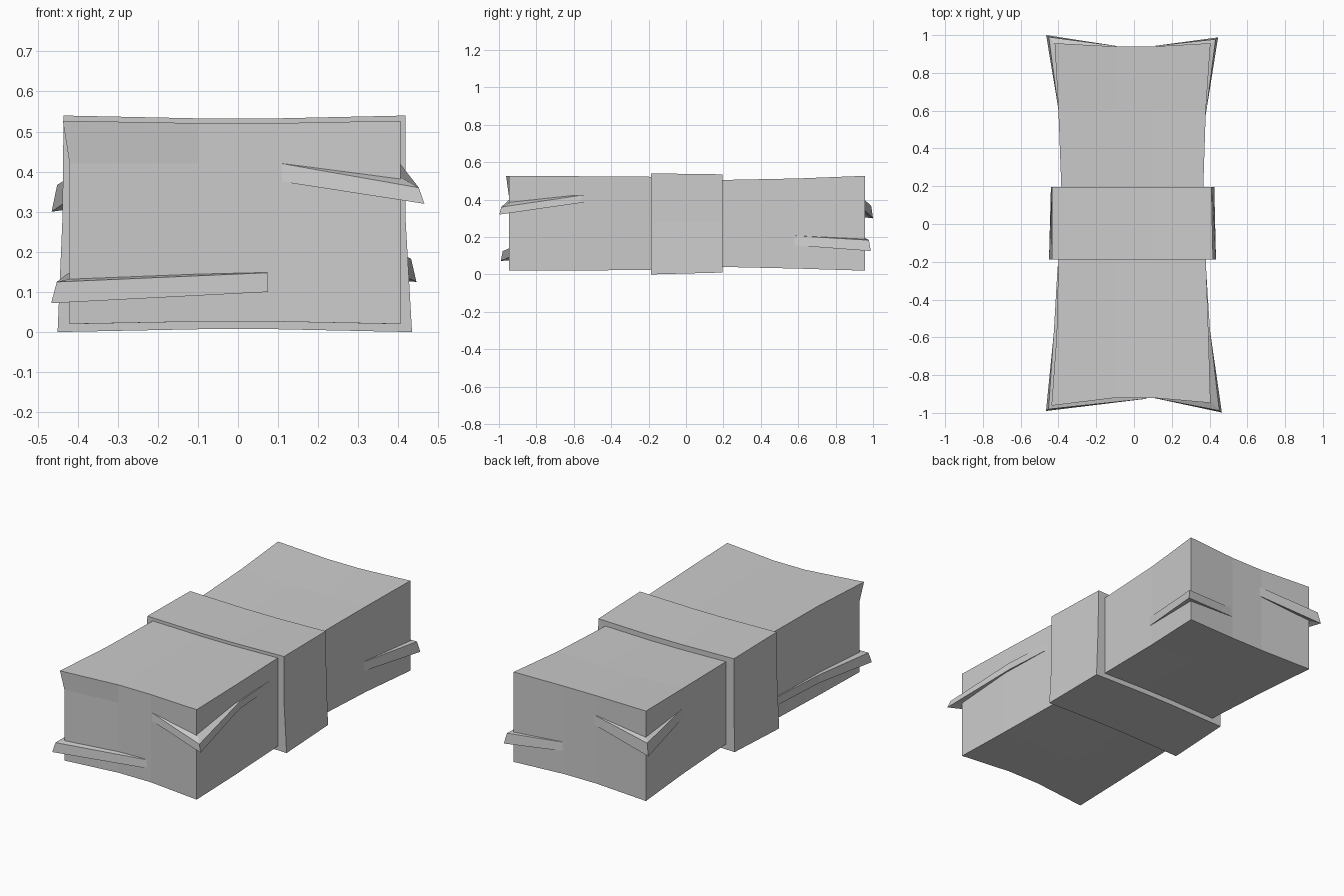
import bpy, bmesh

if "Cube" in bpy.data.objects:
    bpy.data.objects.remove(bpy.data.objects["Cube"])


def make_object(name, bm):
    bmesh.ops.remove_doubles(bm, verts=bm.verts, dist=1e-5)
    bmesh.ops.recalc_face_normals(bm, faces=bm.faces)
    mesh = bpy.data.meshes.new(name)
    bm.to_mesh(mesh)
    bm.free()
    ob = bpy.data.objects.new(name, mesh)
    bpy.context.collection.objects.link(ob)
    return ob


def warped_box(name, ni, nj, nk, place):
    """Box shell of ni*nj*nk grid points; place(i, j, k) gives each position."""
    bm = bmesh.new()
    n = (ni, nj, nk)
    for axis in range(3):
        a, b = [x for x in range(3) if x != axis]
        for side in (0, n[axis] - 1):
            for p in range(n[a] - 1):
                for q in range(n[b] - 1):
                    vs = []
                    for dp, dq in ((0, 0), (1, 0), (1, 1), (0, 1)):
                        idx = [0, 0, 0]
                        idx[axis], idx[a], idx[b] = side, p + dp, q + dq
                        vs.append(bm.verts.new(place(*idx)))
                    bm.faces.new(vs)
    return make_object(name, bm)


# Main block: pinched at the waist, dished at both ends
# stations: y at corners, y at middle, left x, right x, bottom z, top z
STATIONS = [(-0.947, -0.92, -0.42, 0.405, 0.02, 0.527),
            (-0.6, -0.6, -0.41, 0.395, 0.02, 0.525),
            (-0.18, -0.18, -0.40, 0.38, 0.025, 0.522),
            (0.2, 0.2, -0.385, 0.367, 0.04, 0.505),
            (0.6, 0.6, -0.40, 0.38, 0.031, 0.513),
            (0.957, 0.94, -0.42, 0.405, 0.02, 0.527)]


def body_point(i, j, k):
    yc, ym, xl, xr, zb, zt = STATIONS[j]
    x = (xl, -0.1, 0.1, xr)[i]
    mid = i in (1, 2)
    sag = 0.006 if mid else 0
    z = (zb + sag, 0.42, zt - sag)[k]
    y = ym if mid else yc
    if (i, j, k) == (0, 0, 2):      # flared upper front corner
        x, y = -0.437, -0.962
    return x, y, z


warped_box("main_block", 4, 6, 3, body_point)


# Band around the middle, slightly wider at the foot
def band_point(i, j, k):
    left = (-0.45, -0.438, -0.435)[k]
    right = (0.434, 0.418, 0.418)[k]
    if j == 1:
        left, right = (-0.44, -0.435, -0.435)[k], (0.425, 0.415, 0.41)[k]
    x = (left, -0.1, 0.1, right)[i]
    sag = 0.007 if i in (1, 2) else 0
    z = ((0.0, 0.01)[j] + sag, 0.28, (0.54, 0.535)[j] - sag)[k]
    return x, (-0.187, 0.195)[j], z


warped_box("middle_band", 4, 2, 3, band_point)


# Splinters: bent slivers that peel away from each vertical corner
def splinter(name, outline, inner):
    """outline: (x, y, low z, high z) from end face round to side face."""
    bm = bmesh.new()
    top, low = [], []
    for n, (x, y, z0, z1) in enumerate(outline):
        s = 0.97 if n == 1 else 1
        top.append(bm.verts.new((x * s, y * (0.99 if n == 1 else 1), z1)))
        low.append(bm.verts.new((x, y, z0)))
    ti = bm.verts.new((inner[0], inner[1], outline[0][3]))
    li = bm.verts.new((inner[0], inner[1], outline[0][2]))
    for a in range(len(outline) - 1):
        bm.faces.new((low[a], low[a + 1], top[a + 1], top[a]))
        bm.faces.new((top[a], top[a + 1], ti))
        bm.faces.new((low[a + 1], low[a], li))
    bm.faces.new((top[0], ti, li, low[0]))
    bm.faces.new((top[-1], low[-1], li, ti))
    make_object(name, bm)


splinter("front_right_splinter",
         [(0.11, -0.922, 0.375, 0.42), (0.465, -0.998, 0.32, 0.36),
          (0.402, -0.56, 0.383, 0.423), (0.383, -0.26, 0.383, 0.424)],
         (0.345, -0.87))
splinter("front_left_splinter",
         [(0.075, -0.924, 0.10, 0.148), (-0.466, -0.99, 0.072, 0.125),
          (-0.425, -0.58, 0.10, 0.146), (-0.404, -0.22, 0.10, 0.148)],
         (-0.35, -0.87))
splinter("back_left_splinter",
         [(-0.09, 0.942, 0.355, 0.41), (-0.465, 1.0, 0.30, 0.367),
          (-0.399, 0.6, 0.345, 0.40)],
         (-0.35, 0.87))
splinter("back_right_splinter",
         [(0.11, 0.943, 0.155, 0.205), (0.445, 0.988, 0.125, 0.183),
          (0.38, 0.58, 0.155, 0.207)],
         (0.335, 0.87))
